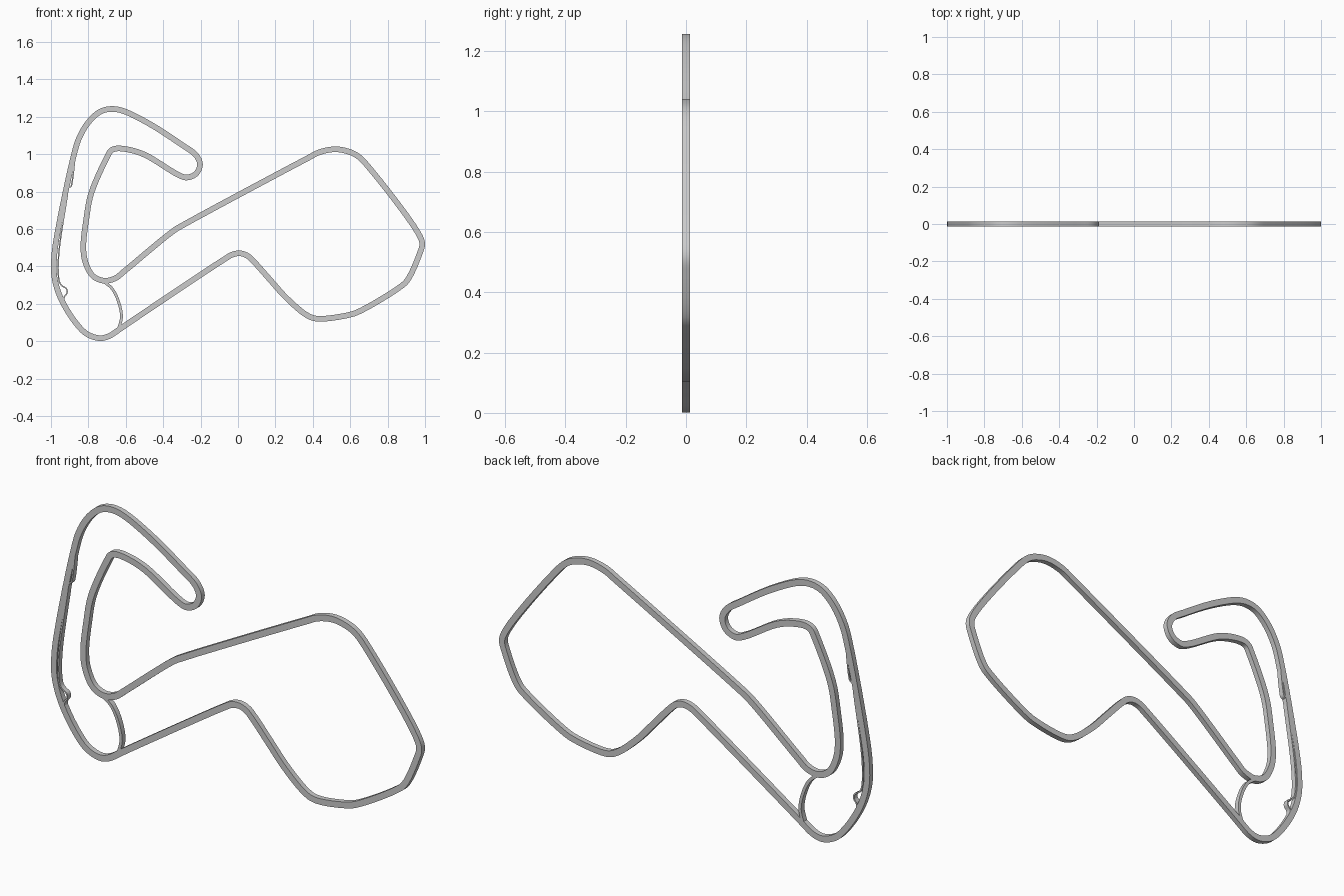
import bpy, bmesh
from mathutils import Vector

if "Cube" in bpy.data.objects:
    bpy.data.objects.remove(bpy.data.objects["Cube"])

HALF_DEPTH = 0.0127


def spline(pts, closed, steps=6):
    """Centripetal Catmull-Rom curve through the points (x, z)."""
    p = [Vector(q) for q in pts]
    n = len(p)
    if not closed:
        p = [2 * p[0] - p[1]] + p + [2 * p[-1] - p[-2]]
    out = []
    for i in range(n if closed else n - 1):
        a, b, c, d = [p[(i + k - 1) % n] if closed else p[i + k] for k in range(4)]
        t1 = (b - a).length ** 0.5
        t2 = t1 + (c - b).length ** 0.5
        t3 = t2 + (d - c).length ** 0.5
        for s in range(steps):
            t = t1 + (t2 - t1) * s / steps
            a1 = a.lerp(b, t / t1)
            a2 = b.lerp(c, (t - t1) / (t2 - t1))
            a3 = c.lerp(d, (t - t2) / (t3 - t2))
            b1 = a1.lerp(a2, t / t2)
            b2 = a2.lerp(a3, (t - t1) / (t3 - t1))
            out.append(b1.lerp(b2, (t - t1) / (t2 - t1)))
    if not closed:
        out.append(p[-2])
    return out


def ribbon(name, pts, width, closed=False, depth=HALF_DEPTH):
    """Sweep a rectangular section along a path in the xz plane."""
    path = spline(pts, closed)
    n = len(path)
    bm = bmesh.new()
    rings = []
    for i, q in enumerate(path):
        prev = path[i - 1] if closed or i else q
        nxt = path[(i + 1) % n] if closed or i < n - 1 else q
        t = (nxt - prev).normalized()
        side = Vector((-t.y, t.x)) * width / 2
        rings.append([bm.verts.new((q.x + s * side.x, y, q.y + s * side.y))
                      for s, y in ((1, -depth), (1, depth), (-1, depth), (-1, -depth))])
    for i in range(n if closed else n - 1):
        r, s = rings[i], rings[(i + 1) % n]
        for k in range(4):
            bm.faces.new((r[k], r[(k + 1) % 4], s[(k + 1) % 4], s[k]))
    if not closed:
        bm.faces.new(rings[0])
        bm.faces.new(rings[-1])
    bmesh.ops.recalc_face_normals(bm, faces=bm.faces[:])
    mesh = bpy.data.meshes.new(name)
    bm.to_mesh(mesh)
    bm.free()
    ob = bpy.data.objects.new(name, mesh)
    bpy.context.collection.objects.link(ob)
    bpy.ops.object.select_all(action='DESELECT')
    ob.select_set(True)
    bpy.context.view_layer.objects.active = ob
    bpy.ops.object.shade_smooth_by_angle()
    return ob


# Main closed circuit
ribbon("main_track", [
    (-.74, .016), (-.69, .027), (-.63, .066), (-.57, .107), (-.07, .44),
    (-.03, .463), (.01, .47), (.05, .457), (.085, .425), (.17, .33), (.26, .23),
    (.37, .138), (.425, .12), (.60, .142), (.66, .165), (.86, .285), (.905, .325),
    (.97, .465), (.985, .52), (.965, .575), (.72, .905), (.64, .99),
    (.58, 1.017), (.515, 1.026), (.435, 1.01), (.37, .977), (-.29, .623),
    (-.345, .59), (-.61, .372), (-.655, .337), (-.715, .323), (-.775, .348),
    (-.815, .42), (-.827, .50), (-.81, .66), (-.785, .79), (-.70, .985),
    (-.68, 1.018), (-.65, 1.03), (-.58, 1.023), (-.495, .995), (-.32, .89),
    (-.275, .875), (-.225, .895), (-.203, .945), (-.225, .995), (-.30, 1.05),
    (-.475, 1.163), (-.62, 1.233), (-.685, 1.241), (-.74, 1.225), (-.80, 1.17),
    (-.85, 1.085), (-.88, .985), (-.965, .58), (-.983, .45), (-.982, .345),
    (-.95, .235), (-.875, .108), (-.81, .04)], 0.030, closed=True)

# Short link across the bottom-left loop
ribbon("link_road", [(-.725, .323), (-.675, .283), (-.64, .215), (-.623, .13),
                     (-.64, .062)], 0.015)

# Narrow lane running inside the left straight
ribbon("pit_lane", [
    (-.87, 1.02), (-.877, .93), (-.887, .85), (-.893, .828), (-.906, .82),
    (-.914, .77), (-.957, .48), (-.961, .36), (-.952, .31), (-.938, .294),
    (-.917, .28), (-.914, .258), (-.929, .235), (-.927, .205), (-.888, .12)],
    0.007)
